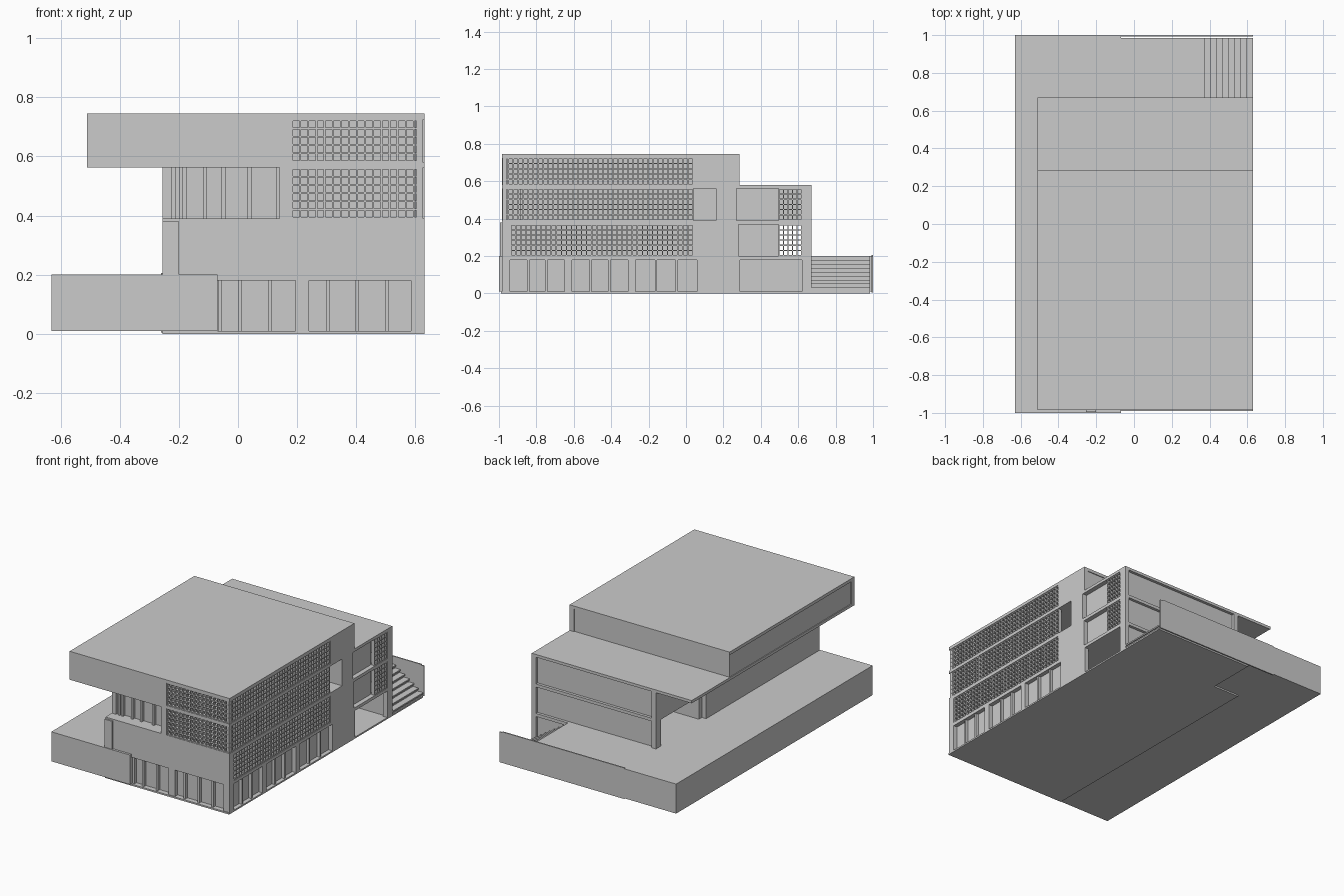
import bpy, bmesh
from mathutils import Matrix, Vector

if "Cube" in bpy.data.objects:
    bpy.data.objects.remove(bpy.data.objects["Cube"])


def boxes(name, items):
    """One object from boxes given as (x0, x1, y0, y1, z0, z1)."""
    bm = bmesh.new()
    for x0, x1, y0, y1, z0, z1 in items:
        size = Matrix.Diagonal((x1 - x0, y1 - y0, z1 - z0, 1))
        mid = Vector(((x0 + x1) / 2, (y0 + y1) / 2, (z0 + z1) / 2))
        bmesh.ops.create_cube(bm, size=1, matrix=Matrix.Translation(mid) @ size)
    me = bpy.data.meshes.new(name)
    bm.to_mesh(me)
    bm.free()
    ob = bpy.data.objects.new(name, me)
    bpy.context.collection.objects.link(ob)
    return ob


def screen(name, a0, a1, z0, z1, d0, d1, along_x, w=0.006):
    """Sunscreen lattice spanning a0..a1 along one axis, d0..d1 deep."""
    n, m = round((a1 - a0) / 0.027), round((z1 - z0) / 0.03)
    bars = []
    for i in range(n + 1):
        a = a0 + (a1 - a0 - w) * i / n
        bars.append((a, a + w, z0, z1))
    for j in range(m + 1):
        z = z0 + (z1 - z0 - w) * j / m
        bars.append((a0, a1, z, z + w))
    boxes(name, [(a, b, d0, d1, p, q) if along_x else (d0, d1, a, b, p, q)
                 for a, b, p, q in bars])


X0, X1, Y0, Y1, T = -0.255, 0.63, -0.985, 0.67, 0.03

# Podium terrace, base plate and stair landing
boxes("podium", [(-0.63, -0.07, -1, 1, 0.01, 0.2)])
boxes("base_plate", [(X0, X1, -0.99, Y1, 0, 0.01), (-0.07, X1, Y1, 0.985, 0, 0.01)])
boxes("stair_landing", [(-0.07, 0.34, Y1 - T, 0.985, 0.01, 0.2)])
boxes("stair_side_wall", [(-0.26, 0.61, 0.992, 1, 0.005, 0.205),
                          (0.61, X1, 0.992, 1, 0.005, 0.2)])

# Outside stair, each tread with a small nosing
steps = []
N = 9
for i in range(N):
    xe = 0.34 + (X1 - 0.34) * (i + 1) / N
    z = 0.2 - 0.19 * i / N
    steps += [(0.34, xe - 0.008, Y1, 0.985, 0.005, z - 0.009),
              (xe - 0.045, xe, Y1, 0.985, z - 0.009, z)]
boxes("stairs", steps)

# Floor slabs and roofs
boxes("first_slab", [(-0.07, X1, Y0, Y1, 0.18, 0.2)])
boxes("second_slab", [(X0, X1, Y0, Y1, 0.37, 0.39)])
boxes("third_slab", [(-0.51, X1, Y0, Y1, 0.562, 0.58)])
boxes("roof", [(-0.51, X1, Y0, 0.285, 0.725, 0.745)])

# East facade piers, floor by floor
floors = [
    (0.01, 0.18, [(Y0, -0.94), (-0.65, -0.61), (-0.31, -0.27), (0.06, 0.29), (0.62, Y1)]),
    (0.2, 0.37, [(Y0, -0.94), (0.04, 0.28), (0.62, Y1)]),
    (0.39, 0.562, [(-0.715, -0.705), (0.16, 0.27), (0.62, Y1)]),
    (0.58, 0.725, [(0.04, 0.285)]),
]
boxes("east_piers", [(X1 - T, X1, a, b, z0, z1) for z0, z1, ps in floors for a, b in ps])
boxes("east_recessed_panels", [(0.57, 0.6, 0.27, 0.495, z0, z1)
                               for z0, z1, _ in floors[1:3]])

# East ground floor windows
boxes("east_glazing", [(0.595, 0.603, -0.94, 0.06, 0.01, 0.18)])
mull = []
for a, b in [(-0.94, -0.65), (-0.61, -0.31), (-0.27, 0.06)]:
    for k in (1, 2):
        c = a + (b - a) * k / 3
        mull.append((0.603, 0.622, c - 0.006, c + 0.006, 0.01, 0.18))
boxes("east_mullions", mull)

# Front walls
boxes("front_walls", [
    (-0.2, X1, Y0, Y0 + T, 0.2, 0.37),
    (-0.51, 0.18, Y0, Y0 + T, 0.58, 0.725),
    (0.195, 0.24, Y0, Y0 + T, 0.01, 0.18),
    (0.585, X1, Y0, Y0 + T, 0.01, 0.18),
    (0.14, 0.18, Y0, Y0 + 0.1, 0.39, 0.562)])
boxes("front_left_column", [(X0, -0.2, -0.995, Y0 + 0.04, 0.2, 0.38)])
boxes("front_glazing", [(-0.07, 0.585, -0.957, -0.95, 0.01, 0.18)])
boxes("front_mullions", [(c - 0.006, c + 0.006, -0.978, -0.957, 0.01, 0.18)
                         for c in (-0.06, 0.008, 0.107, 0.303, 0.403, 0.503)])

# Recessed balcony on the front
boxes("balcony_glazing", [(X0 + T, 0.18, -0.9, -0.893, 0.39, 0.562)])
boxes("balcony_mullions", [(c - 0.007, c + 0.007, -0.92, -0.9, 0.39, 0.562)
                           for c in (-0.205, -0.182, -0.112, -0.048, 0.038, 0.135)])

# West walls, and cross walls beside the covered passage
boxes("west_walls", [
    (X0, X0 + T, Y0, 0.16, 0.2, 0.37),
    (X0, X0 + T, -0.92, Y1, 0.39, 0.562),
    (-0.505, -0.475, Y0, 0.28, 0.58, 0.725)])
boxes("west_back_pillar", [(X0, X0 + T, 0.62, Y1, 0.2, 0.37)])
boxes("cross_walls", [(X0 + T, 0.6, 0.16, 0.19, z0, z1) for z0, z1, _ in floors[1:3]])

# Back walls: framed recessed panels, top storey flush
boxes("back_panels", [(X0 + 0.005, 0.6, 0.632, 0.652, z0, z1) for z0, z1, _ in floors[:3]])
boxes("top_back_wall", [(-0.505, X1 - T, 0.25, 0.28, 0.58, 0.725)])

# Sunscreens on the east and front
DX = (0.603, 0.626)
for nm, a, b, z0, z1 in [
        ("second_floor", -0.94, 0.04, 0.2, 0.37), ("third_floor", -0.98, 0.04, 0.39, 0.562),
        ("top_floor", -0.98, 0.04, 0.58, 0.725), ("back_second", 0.495, 0.62, 0.2, 0.37),
        ("back_third", 0.495, 0.62, 0.39, 0.562)]:
    screen("east_screen_" + nm, a, b, z0, z1, *DX, False)
for nm, z0, z1 in [("third_floor", 0.39, 0.562), ("top_floor", 0.58, 0.725)]:
    screen("front_screen_" + nm, 0.18, 0.625, z0, z1, -0.982, -0.959, True)
